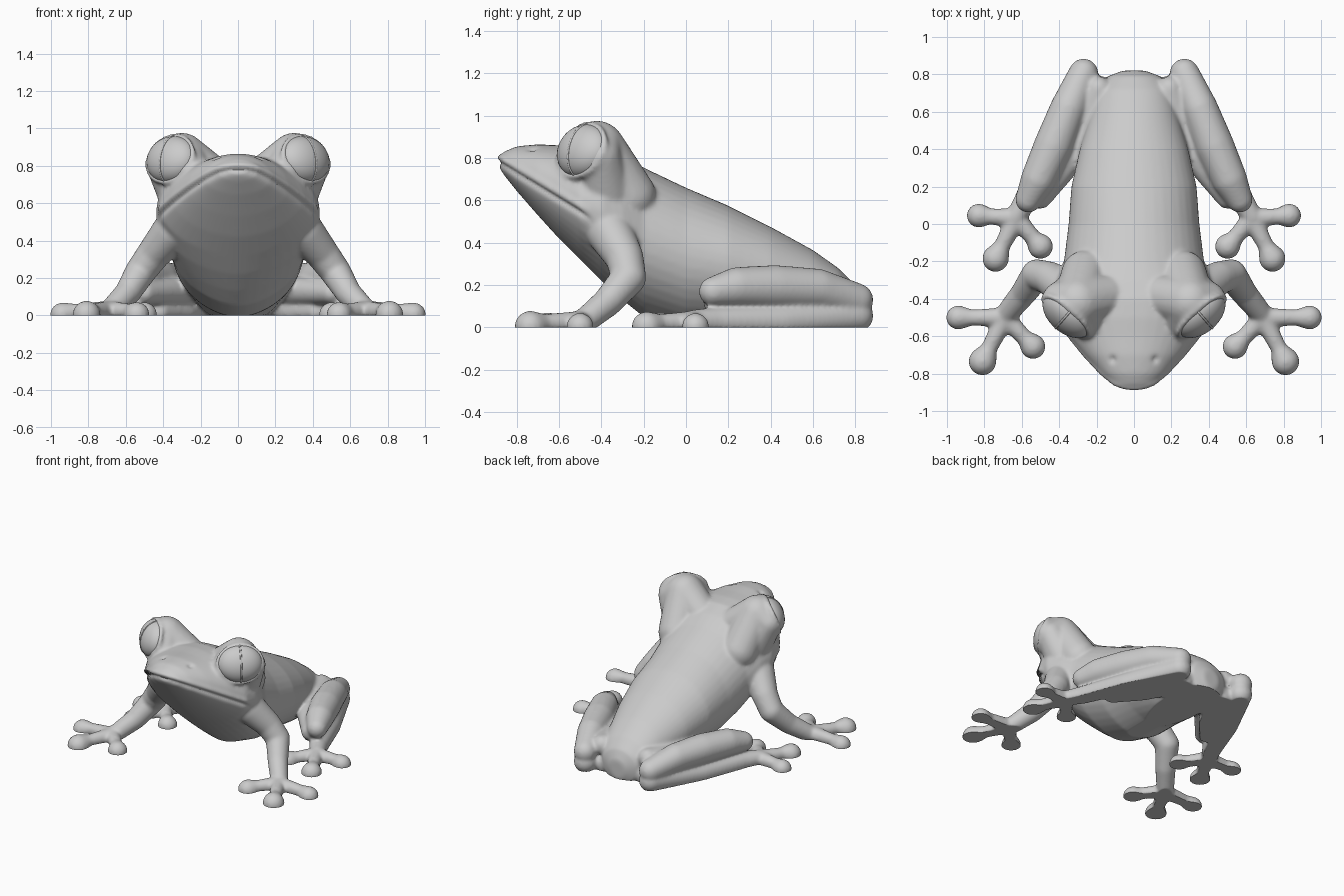
import bpy
import bmesh
import math
from mathutils import Matrix, Vector

if "Cube" in bpy.data.objects:
    bpy.data.objects.remove(bpy.data.objects["Cube"], do_unlink=True)

# One plain material for the whole figure
grey = bpy.data.materials.new("plain grey")
grey.use_nodes = True
colour = (0.6, 0.6, 0.6, 1.0)
grey.diffuse_color = colour
grey.node_tree.nodes["Principled BSDF"].inputs["Base Color"].default_value = colour

# Unit directions used to build every rounded limb joint
ball = bmesh.new()
bmesh.ops.create_icosphere(ball, subdivisions=3, radius=1)
directions = [v.co.copy() for v in ball.verts]
ball.free()


def add_capsule(target, start, end):
    """Convex hull around two balls, each given as x, y, z, radius."""
    part = bmesh.new()
    for joint in (start, end):
        centre, radius = Vector(joint[:3]), joint[3]
        for direction in directions:
            part.verts.new(centre + direction * radius)
    hull = bmesh.ops.convex_hull(part, input=part.verts[:])
    inside = set(hull["geom_interior"]) | set(hull["geom_unused"])
    loose = [g for g in inside if isinstance(g, bmesh.types.BMVert)]
    bmesh.ops.delete(part, geom=loose, context="VERTS")
    mesh = bpy.data.meshes.new("temporary_part")
    part.to_mesh(mesh)
    part.free()
    target.from_mesh(mesh)
    bpy.data.meshes.remove(mesh)


def add_limb(target, joints):
    """Chain of tapered capsules, repeated on both sides."""
    for side in (1, -1):
        chain = [(side * x, y, z, r) for x, y, z, r in joints]
        for start, end in zip(chain, chain[1:]):
            add_capsule(target, start, end)


def add_foot(target, palm, tips):
    """Three toes that end in low round pads."""
    for x, y, pad in tips:
        tip = Vector((x, y, 0.004))
        root = Vector(palm)
        neck = root.lerp(tip, 0.72)
        neck.z = 0.02
        add_limb(target, [(*root, 0.054), (*neck, 0.043)])
        add_limb(target, [(*neck, 0.043), (*tip, pad)])


def add_loft(target, sections, sides=40):
    """Closed skin through upright oval sections, narrower towards the belly."""
    rings = []
    for y, width, low, high, middle in sections:
        ring = []
        for i in range(sides):
            angle = math.tau * i / sides
            rise, reach = math.sin(angle), math.cos(angle)
            height = high - middle if rise > 0 else middle - low
            if rise < 0:
                reach = math.copysign(abs(reach) ** 1.15, reach)
            point = (width * reach, y, middle + height * rise)
            ring.append(target.verts.new(point))
        rings.append(ring)
    for first, second in zip(rings, rings[1:]):
        for i in range(sides):
            j = (i + 1) % sides
            target.faces.new((first[i], first[j], second[j], second[i]))
    target.faces.new(rings[0][::-1])
    target.faces.new(rings[-1])


def finish(obj, angle):
    obj.data.materials.clear()
    obj.data.materials.append(grey)
    bpy.ops.object.select_all(action="DESELECT")
    obj.select_set(True)
    bpy.context.view_layer.objects.active = obj
    bpy.ops.object.shade_smooth_by_angle(angle=math.radians(angle))


skin = bmesh.new()

# Head and trunk: y, half width, underside, top, widest height
add_loft(skin, [
    (-0.885, 0.05, 0.76, 0.80, 0.78),
    (-0.86, 0.11, 0.72, 0.83, 0.77),
    (-0.8, 0.18, 0.645, 0.855, 0.73),
    (-0.7, 0.27, 0.53, 0.865, 0.68),
    (-0.6, 0.35, 0.42, 0.86, 0.63),
    (-0.5, 0.42, 0.32, 0.86, 0.58),
    (-0.4, 0.44, 0.22, 0.85, 0.55),
    (-0.3, 0.415, 0.13, 0.81, 0.5),
    (-0.2, 0.375, 0.05, 0.755, 0.42),
    (0, 0.35, -0.01, 0.66, 0.34),
    (0.2, 0.335, -0.01, 0.575, 0.3),
    (0.4, 0.29, -0.05, 0.475, 0.25),
    (0.6, 0.23, -0.08, 0.365, 0.18),
    (0.72, 0.195, -0.08, 0.28, 0.14),
    (0.79, 0.14, -0.06, 0.21, 0.1),
    (0.82, 0.06, 0.0, 0.14, 0.08),
])

# Brow mounds running into the crown, the neck and the cheeks
brow = (0.3, -0.42, 0.845, 0.132)
cheek = (0.3, -0.38, 0.65, 0.13)
outer_brow = (0.395, -0.405, 0.805, 0.097)
add_limb(skin, [(0.15, -0.39, 0.74, 0.12), brow, (0.26, -0.27, 0.62, 0.13)])
add_limb(skin, [brow, outer_brow, cheek, brow])
add_limb(skin, [brow, (0.25, -0.52, 0.77, 0.1), cheek])

# Eyelid rims around the oval eyes, which look outwards and a little up
eye = Vector((0.355, -0.483, 0.832))
eye_size = Vector((0.095, 0.155, 0.13))
heading, tilt = math.radians(-49), math.radians(20)
turned = Matrix.Rotation(heading, 3, "Z") @ Matrix.Rotation(-tilt, 3, "Y")
rim = []
for step in range(33):
    turn = math.tau * step / 32
    local = Vector((0.012, eye_size.y * math.cos(turn), eye_size.z * math.sin(turn)))
    rim.append((*(eye + turned @ local), 0.015))
add_limb(skin, rim)

# Front legs and feet
add_limb(skin, [(0.35, -0.36, 0.45, 0.11), (0.45, -0.29, 0.33, 0.09),
                (0.52, -0.27, 0.235, 0.083), (0.59, -0.37, 0.12, 0.07),
                (0.68, -0.48, 0.03, 0.06)])
add_foot(skin, (0.69, -0.5, 0.025),
         [(0.94, -0.5, 0.065), (0.81, -0.735, 0.075), (0.54, -0.655, 0.068)])

# Folded hind legs: inner thigh, seat, outer thigh, long shin
add_limb(skin, [(0.19, 0.72, 0.17, 0.07), (0.3, 0.4, 0.13, 0.08),
                (0.5, 0.14, 0.12, 0.06)])
add_limb(skin, [(0.17, 0.7, 0.04, 0.09), (0.3, 0.45, 0.02, 0.08),
                (0.42, 0.28, 0.02, 0.06)])
add_limb(skin, [(0.27, 0.805, 0.13, 0.08), (0.35, 0.62, 0.18, 0.098),
                (0.43, 0.42, 0.19, 0.105), (0.51, 0.24, 0.19, 0.095),
                (0.565, 0.13, 0.17, 0.07)])
add_limb(skin, [(0.27, 0.805, 0.055, 0.08), (0.44, 0.45, 0.03, 0.078),
                (0.57, 0.14, 0.03, 0.065), (0.63, 0.04, 0.03, 0.055)])
add_foot(skin, (0.63, 0.03, 0.025),
         [(0.83, 0.045, 0.065), (0.74, -0.185, 0.072), (0.5, -0.12, 0.068)])

bmesh.ops.recalc_face_normals(skin, faces=skin.faces[:])
mesh = bpy.data.meshes.new("frog_skin")
skin.to_mesh(mesh)
skin.free()
frog = bpy.data.objects.new("frog_skin", mesh)
bpy.context.collection.objects.link(frog)
bpy.context.view_layer.objects.active = frog

# Fuse the parts into one soft skin
fuse = frog.modifiers.new("fuse", "REMESH")
fuse.mode = "VOXEL"
fuse.voxel_size = 0.011
soften = frog.modifiers.new("soften", "SMOOTH")
soften.factor = 0.5
soften.iterations = 10
for name in ("fuse", "soften"):
    bpy.ops.object.modifier_apply(modifier=name)


def bell(distance, spread):
    return math.exp(-(distance / spread) ** 2)


# Mouth crease with a raised upper lip, nostril dents, and a flat underside
detail = bmesh.new()
detail.from_mesh(frog.data)
detail.normal_update()
nostril = Vector((0.115, -0.725, 0.845))
shifts = []
for v in detail.verts:
    x, y, z = v.co
    above = (z - 0.775 + 0.61 * (y + 0.88)) * 0.85
    fade = min(1, max(0, (-0.44 - y) / 0.06))
    push = fade * (0.008 * bell(above - 0.024, 0.018) - 0.013 * bell(above, 0.013))
    push -= 0.012 * bell((Vector((abs(x), y, z)) - nostril).length, 0.02)
    shifts.append(v.normal * push)
for v, shift in zip(detail.verts, shifts):
    v.co += shift
    v.co.z = max(v.co.z, 0)
detail.to_mesh(frog.data)
detail.free()
finish(frog, 50)

# Eyeballs, each with a fine upright ridge
for side, label in ((1, "left"), (-1, "right")):
    facing = heading if side > 0 else math.pi - heading
    pose = {"location": (side * eye.x, eye.y, eye.z), "rotation": (0, -tilt, facing)}
    bpy.ops.mesh.primitive_uv_sphere_add(segments=40, ring_count=24, radius=1, **pose)
    eyeball = bpy.context.object
    eyeball.name = label + "_eyeball"
    bpy.ops.mesh.primitive_torus_add(major_segments=48, minor_segments=8,
                                     major_radius=1, minor_radius=0.04, **pose)
    ridge = bpy.context.object
    ridge.name = label + "_eye_ridge"
    ridge.data.transform(Matrix.Rotation(math.pi / 2, 4, "X"))
    for part in (eyeball, ridge):
        part.scale = eye_size
        finish(part, 50)
